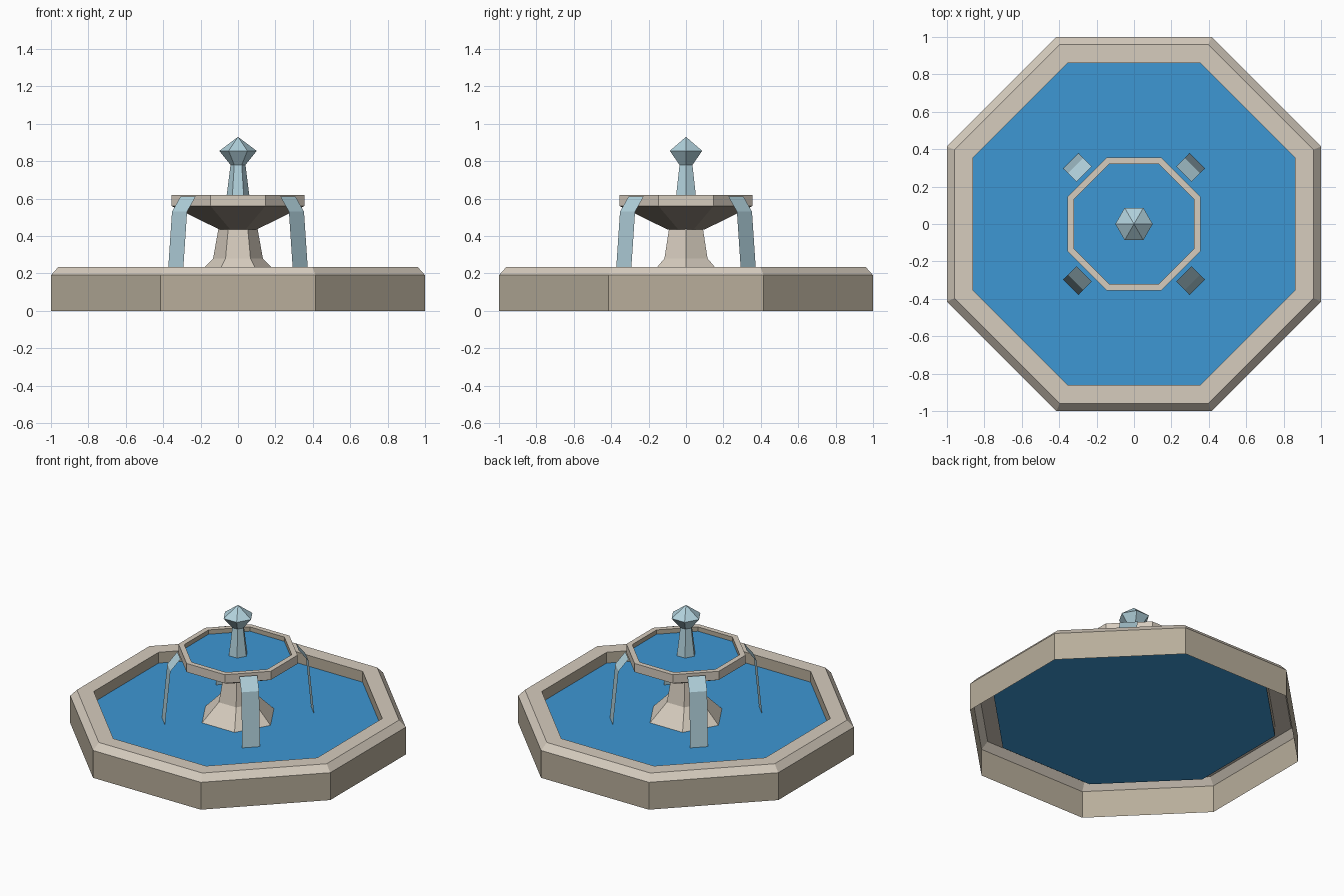
import bpy, bmesh, math
from mathutils import Matrix, Vector

cube = bpy.data.objects.get("Cube")
if cube:
    bpy.data.objects.remove(cube, do_unlink=True)


def linear(c):
    c /= 255
    return c / 12.92 if c <= 0.04045 else ((c + 0.055) / 1.055) ** 2.4


def material(name, *rgb):
    mat = bpy.data.materials.new(name)
    mat.use_nodes = True
    color = [linear(c) for c in rgb] + [1]
    mat.diffuse_color = color
    bsdf = next(n for n in mat.node_tree.nodes if n.type == 'BSDF_PRINCIPLED')
    bsdf.inputs["Base Color"].default_value = color
    return mat


light_stone = material("light stone", 214, 204, 190)
wall_stone = material("wall stone", 184, 174, 155)
dark_stone = material("dark stone", 150, 140, 127)
water = material("pool water", 61, 151, 211)
spray = material("pale spray", 178, 210, 221)


def finish(name, bm, mats):
    mesh = bpy.data.meshes.new(name)
    bm.to_mesh(mesh)
    bm.free()
    for mat in mats:
        mesh.materials.append(mat)
    obj = bpy.data.objects.new(name, mesh)
    bpy.context.collection.objects.link(obj)
    return obj


def lathe(name, sides, profile, mats, bands=None, cap_start=False):
    """Turn (radius, z) points into a faceted ring; bands gives a material per step.
    Octagons use the distance to the flat side as radius, with flats facing the axes."""
    octagon = sides == 8
    scale = 1 / math.cos(math.pi / sides) if octagon else 1
    phase = math.pi / sides if octagon else 0
    bm = bmesh.new()
    rings = []
    for r, z in profile:
        angles = [phase + math.tau * i / sides for i in range(sides)]
        rings.append([bm.verts.new((r * scale * math.cos(a), r * scale * math.sin(a), z))
                      for a in angles])
    for step, (low, high) in enumerate(zip(rings, rings[1:])):
        for i in range(sides):
            j = (i + 1) % sides
            face = bm.faces.new((low[i], low[j], high[j], high[i]))
            face.material_index = bands[step] if bands else 0
    if cap_start:
        bm.faces.new(rings[0][::-1]).material_index = bands[0] if bands else 0
    bmesh.ops.remove_doubles(bm, verts=bm.verts, dist=0.0001)
    return finish(name, bm, mats)


def pool(name, apothem, z):
    return lathe(name, 8, [(apothem, z), (0, z)], [water])


POOL_Z, BOWL_Z = 0.16, 0.59

# Basin: open shell with a chamfered rim
lathe("basin", 8, [(1, 0), (1, 0.19), (0.96, 0.235), (0.86, 0.235), (0.86, POOL_Z)],
      [light_stone, wall_stone], bands=[1, 0, 0, 1])
pool("basin_water", 0.86, POOL_Z)

# Six-sided pedestal with a flared foot
lathe("pedestal", 6, [(0.25, POOL_Z), (0.133, 0.28), (0.105, 0.437)], [light_stone])

# Upper bowl
lathe("bowl", 8, [(0.1, 0.435), (0.355, 0.56), (0.355, 0.62), (0.32, 0.62), (0.32, BOWL_Z)],
      [light_stone, wall_stone, dark_stone], bands=[2, 0, 0, 1], cap_start=True)
pool("bowl_water", 0.32, BOWL_Z)

# Central spout with its faceted drop
lathe("spout", 6, [(0.064, BOWL_Z), (0.04, 0.78), (0.1, 0.855), (0, 0.93)], [spray])

# Falling sheets of water on the four diagonals
for k, corner in enumerate(("back_left", "back_right", "front_right", "front_left")):
    turn = Matrix.Rotation(math.radians(45 + 90 * k), 3, 'Z')
    bm = bmesh.new()
    rows = [[bm.verts.new(turn @ Vector((r, y, z))) for y in (-0.057, 0.057)]
            for r, z in ((0.378, 0.61), (0.442, 0.53), (0.477, POOL_Z))]
    for upper, lower in zip(rows, rows[1:]):
        bm.faces.new((lower[0], lower[1], upper[1], upper[0]))
    finish("falling_water_" + corner, bm, [spray])
